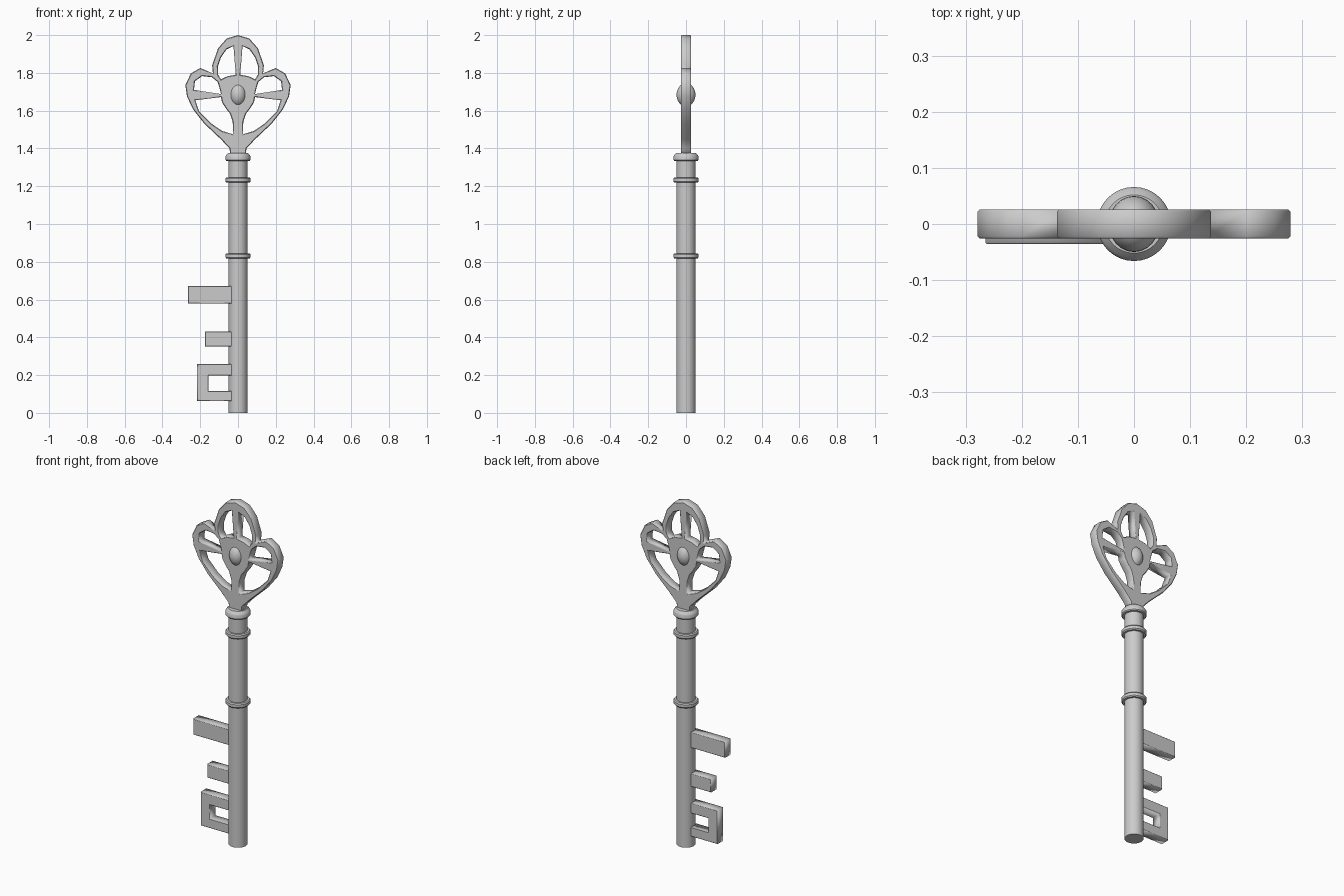
import bpy, bmesh, math

if "Cube" in bpy.data.objects:
    bpy.data.objects.remove(bpy.data.objects["Cube"])

SEGS = 32


def mesh_object(name, bm):
    bmesh.ops.recalc_face_normals(bm, faces=bm.faces)
    me = bpy.data.meshes.new(name)
    bm.to_mesh(me)
    bm.free()
    ob = bpy.data.objects.new(name, me)
    bpy.context.collection.objects.link(ob)
    return ob


def activate(ob):
    bpy.ops.object.select_all(action='DESELECT')
    ob.select_set(True)
    bpy.context.view_layer.objects.active = ob


def smooth(ob, angle=35):
    activate(ob)
    bpy.ops.object.shade_smooth_by_angle(angle=math.radians(angle))


def lathe(name, profile):
    """Revolve (radius, z) points, with caps at both ends."""
    bm = bmesh.new()
    rings = [[bm.verts.new((r * math.cos(2 * math.pi * i / SEGS),
                            r * math.sin(2 * math.pi * i / SEGS), z))
              for i in range(SEGS)] for r, z in profile]
    for a, b in zip(rings, rings[1:]):
        for i in range(SEGS):
            j = (i + 1) % SEGS
            bm.faces.new((a[i], a[j], b[j], b[i]))
    bm.faces.new(rings[0])
    bm.faces.new(rings[-1])
    ob = mesh_object(name, bm)
    smooth(ob)
    return ob


def plate(name, loops, half, bevel, y=0.0):
    """Filled (x, z) outlines with holes, extruded along y with bevelled edges."""
    cu = bpy.data.curves.new(name, 'CURVE')
    cu.dimensions = '2D'
    cu.fill_mode = 'BOTH'
    cu.extrude = half - bevel
    cu.bevel_depth = bevel
    cu.bevel_resolution = 0
    cu.offset = -bevel
    for pts in loops:
        sp = cu.splines.new('POLY')
        sp.points.add(len(pts) - 1)
        for p, (x, z) in zip(sp.points, pts):
            p.co = (x, z, 0, 1)
        sp.use_cyclic_u = True
    ob = bpy.data.objects.new(name, cu)
    bpy.context.collection.objects.link(ob)
    ob.rotation_euler = (math.pi / 2, 0, 0)
    ob.location = (0, y, 0)
    activate(ob)
    bpy.ops.object.convert(target='MESH')
    return bpy.context.view_layer.objects.active


def mirror(pts):
    return [(-x, z) for x, z in reversed(pts)]


# Shaft and its rounded rings
lathe("shaft", [(0.05, 0.0), (0.05, 1.36)])
lathe("top_collar", [(0.048, 1.334), (0.062, 1.334), (0.066, 1.339), (0.066, 1.358),
                     (0.062, 1.366), (0.052, 1.377)])
for name, z in (("upper_ring", 1.233), ("lower_ring", 0.831)):
    lathe(name, [(0.048, z - 0.014), (0.061, z - 0.014), (0.066, z - 0.008),
                 (0.066, z + 0.008), (0.061, z + 0.014), (0.048, z + 0.014)])

# Bow: three-lobed outline with six openings
half_outline = [(0.04, 1.36), (0.045, 1.40), (0.09, 1.448), (0.18, 1.533), (0.238, 1.607),
                (0.27, 1.675), (0.279, 1.735), (0.25, 1.797), (0.2, 1.826), (0.133, 1.798),
                (0.137, 1.84), (0.106, 1.93), (0.06, 1.982)]
outline = half_outline + [(0.0, 2.0)] + mirror(half_outline)
openings = [
    [(0.024, 1.942), (0.06, 1.925), (0.09, 1.882), (0.106, 1.835), (0.105, 1.79),
     (0.09, 1.766), (0.055, 1.783), (0.012, 1.79)],
    [(0.09, 1.688), (0.233, 1.71), (0.228, 1.756), (0.19, 1.783), (0.138, 1.777),
     (0.108, 1.752), (0.098, 1.72)],
    [(0.09, 1.672), (0.085, 1.645), (0.065, 1.613), (0.043, 1.585), (0.028, 1.54),
     (0.026, 1.475), (0.085, 1.493), (0.143, 1.533), (0.206, 1.597), (0.226, 1.655)],
]
plate("bow", [outline] + openings + [mirror(o) for o in openings], 0.026, 0.004)

# Oval boss in the middle of the bow, showing on both faces
bpy.ops.mesh.primitive_uv_sphere_add(segments=24, ring_count=16, radius=1,
                                     location=(0, 0, 1.684))
boss = bpy.context.object
boss.name = "bow_boss"
boss.scale = (0.045, 0.05, 0.061)
smooth(boss, 60)

# Teeth on the left of the shaft
R, Y, T = -0.03, -0.008, 0.028
for name, x, z0, z1 in (("upper_tooth", -0.265, 0.578, 0.671),
                        ("middle_tooth", -0.175, 0.352, 0.43)):
    plate(name, [[(x, z0), (R, z0), (R, z1), (x, z1)]], T, 0.003, Y)
plate("lower_tooth", [[(-0.216, 0.062), (R, 0.062), (R, 0.117), (-0.156, 0.117),
                       (-0.156, 0.197), (R, 0.197), (R, 0.258), (-0.216, 0.258)]],
      T, 0.003, Y)
